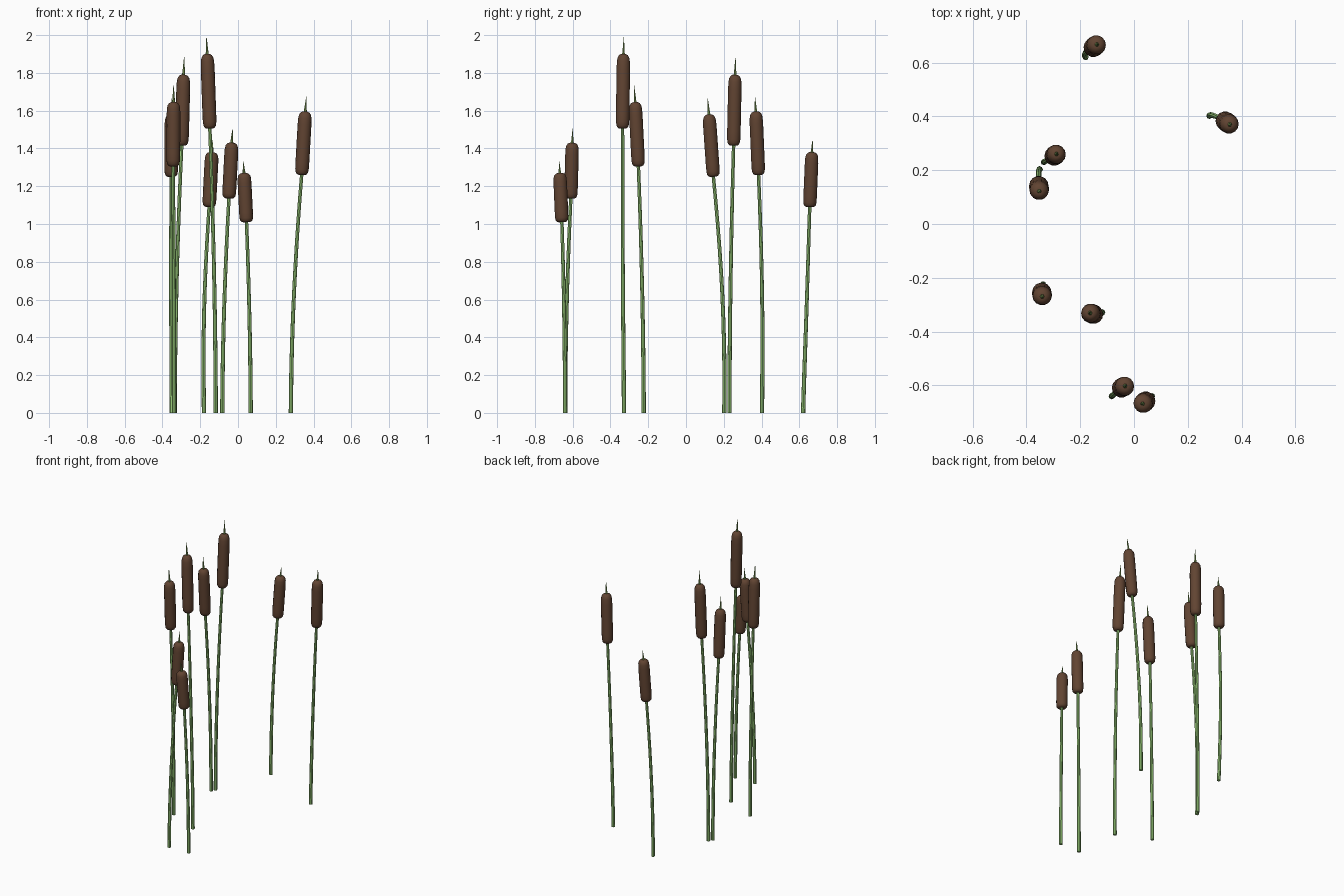
import bpy, bmesh, math
from mathutils import Vector

if "Cube" in bpy.data.objects:
    bpy.data.objects.remove(bpy.data.objects["Cube"])


def material(name, color):
    m = bpy.data.materials.new(name)
    m.diffuse_color = (*color, 1)
    m.use_nodes = True
    m.node_tree.nodes["Principled BSDF"].inputs["Base Color"].default_value = m.diffuse_color
    return m


GREEN = material("stem_green", (0.33, 0.62, 0.2))
OLIVE = material("spike_olive", (0.22, 0.36, 0.1))
BROWN = material("head_brown", (0.12, 0.058, 0.032))


def loft(name, rings, sides, mat):
    """Closed round skin through (centre, radius) rings, square to the path."""
    bm = bmesh.new()
    loops = []
    for i, (c, r) in enumerate(rings):
        d = rings[min(i + 1, len(rings) - 1)][0] - rings[max(i - 1, 0)][0]
        d.normalize()
        u = Vector((0, 1, 0)).cross(d).normalized()
        v = d.cross(u)
        loops.append([bm.verts.new(c + r * (math.cos(a) * u + math.sin(a) * v))
                      for a in (2 * math.pi * k / sides for k in range(sides))])
    for a, b in zip(loops, loops[1:]):
        for k in range(sides):
            n = (k + 1) % sides
            bm.faces.new((a[k], a[n], b[n], b[k]))
    bm.faces.new(loops[0][::-1])
    bm.faces.new(loops[-1])
    me = bpy.data.meshes.new(name)
    bm.to_mesh(me)
    bm.free()
    me.materials.append(mat)
    ob = bpy.data.objects.new(name, me)
    bpy.context.collection.objects.link(ob)
    bpy.ops.object.select_all(action='DESELECT')
    ob.select_set(True)
    bpy.context.view_layer.objects.active = ob
    bpy.ops.object.shade_smooth_by_angle(angle=math.radians(40))


# Head outline: (fraction of length, fraction of radius)
HEAD = [(0, 0.5), (0.012, 0.72), (0.04, 0.9), (0.09, 0.98), (0.2, 1), (0.5, 1),
        (0.8, 1), (0.9, 0.96), (0.95, 0.86), (0.985, 0.64), (1, 0.35)]


def cattail(i, base, low, top, tip, bow=(0, 0)):
    foot = Vector((*base, 0))
    low, top, tip = Vector(low), Vector(top), Vector(tip)
    # Bending stem, a little thinner towards the head
    stem = []
    for k in range(11):
        t = k / 10
        p = foot.lerp(low, t ** 1.8) + math.sin(math.pi * t) * Vector((*bow, 0))
        p.z = low.z * t
        stem.append((p, 0.0115 - 0.0025 * t))
    stem.append((low.lerp(top, 0.1), 0.009))
    loft(f"stem_{i}", stem, 8, GREEN)
    # Brown seed head
    loft(f"seed_head_{i}", [(low.lerp(top, f), 0.0365 * r) for f, r in HEAD], 14, BROWN)
    # Thin spike
    loft(f"spike_{i}", [(low.lerp(top, 0.97), 0.009), (top.lerp(tip, 0.4), 0.005),
                        (tip, 0.0008)], 6, OLIVE)


# Foot (x, y), head bottom, head top, spike tip, sideways bow of the stem
PLANTS = [
    ((-0.18, 0.62), (-0.153, 0.655, 1.09), (-0.138, 0.667, 1.38), (-0.133, 0.67, 1.445),
     (-0.007, 0.008)),
    ((0.28, 0.402), (0.337, 0.384, 1.26), (0.356, 0.37, 1.595), (0.362, 0.365, 1.675), (0, 0.006)),
    ((-0.335, 0.23), (-0.298, 0.252, 1.415), (-0.288, 0.26, 1.79), (-0.285, 0.262, 1.885)),
    ((-0.35, 0.203), (-0.354, 0.145, 1.25), (-0.352, 0.122, 1.58), (-0.35, 0.115, 1.665),
     (-0.003, 0.006)),
    ((-0.338, -0.224), (-0.343, -0.252, 1.305), (-0.341, -0.269, 1.645), (-0.341, -0.275, 1.735)),
    ((-0.118, -0.328), (-0.149, -0.336, 1.505), (-0.163, -0.331, 1.9), (-0.167, -0.329, 1.99),
     (0, -0.004)),
    ((-0.083, -0.64), (-0.048, -0.61, 1.135), (-0.033, -0.602, 1.43), (-0.029, -0.6, 1.505)),
    ((0.067, -0.64), (0.045, -0.657, 1.01), (0.032, -0.668, 1.27), (0.028, -0.671, 1.33)),
]
for i, plant in enumerate(PLANTS, 1):
    cattail(i, *plant)
